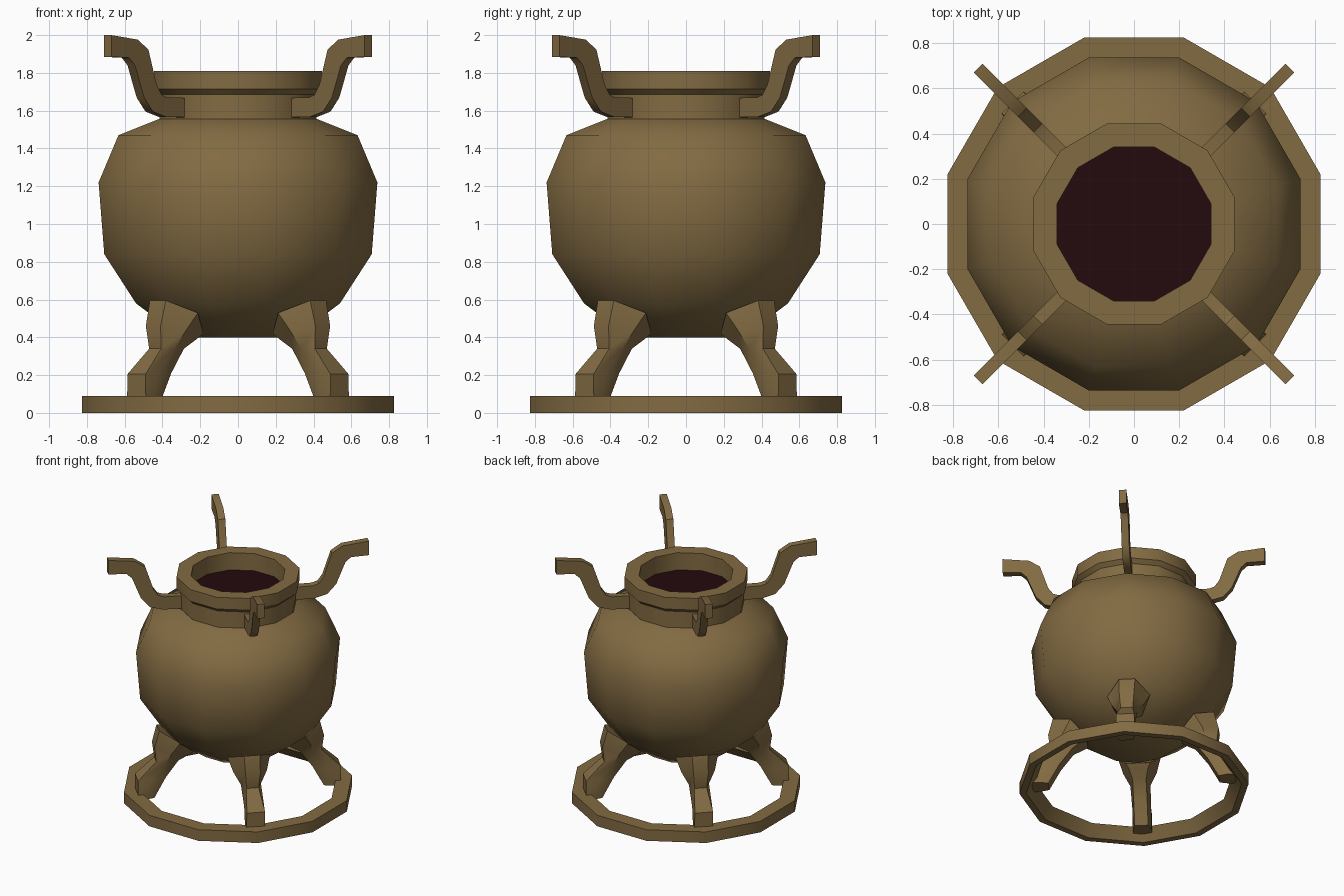
import bpy, bmesh, math

if "Cube" in bpy.data.objects:
    bpy.data.objects.remove(bpy.data.objects["Cube"])

SIDES = 12
S2 = math.sqrt(2)


def material(name, rgb):
    m = bpy.data.materials.new(name)
    m.diffuse_color = (*rgb, 1)
    m.use_nodes = True
    m.node_tree.nodes["Principled BSDF"].inputs["Base Color"].default_value = m.diffuse_color
    return m


bronze = material("aged bronze", (0.225, 0.147, 0.055))
dark = material("dark red contents", (0.017, 0.003, 0.004))


def finish(name, bm, mat, angle=None):
    me = bpy.data.meshes.new(name)
    bm.to_mesh(me)
    bm.free()
    me.materials.append(mat)
    ob = bpy.data.objects.new(name, me)
    bpy.context.collection.objects.link(ob)
    if angle:
        bpy.ops.object.select_all(action='DESELECT')
        ob.select_set(True)
        bpy.context.view_layer.objects.active = ob
        bpy.ops.object.shade_smooth_by_angle(angle=math.radians(angle))
    return ob


def lathe(name, profile, mat, angle=None, cap_start=False, cap_end=False, closed=False):
    """Spin (flat-to-flat radius, z) points into a 12-sided shell, flats on the axes."""
    bm = bmesh.new()
    k = 1 / math.cos(math.pi / SIDES)
    rings = []
    for r, z in profile:
        angs = [2 * math.pi * (i + 0.5) / SIDES for i in range(SIDES)]
        rings.append([bm.verts.new((r * k * math.cos(a), r * k * math.sin(a), z)) for a in angs])
    pairs = list(zip(rings, rings[1:]))
    if closed:
        pairs.append((rings[-1], rings[0]))
    for a, b in pairs:
        for i in range(SIDES):
            j = (i + 1) % SIDES
            bm.faces.new((a[i], a[j], b[j], b[i]))
    if cap_start:
        bm.faces.new(rings[0][::-1])
    if cap_end:
        bm.faces.new(rings[-1])
    return finish(name, bm, mat, angle)


def radial(r, w, z, ang):
    """Point at distance r out and w sideways along a diagonal."""
    c, s = math.cos(ang), math.sin(ang)
    return (r * c - w * s, r * s + w * c, z)


# Pot belly
lathe("pot_belly", [(0.30, 0.40), (0.54, 0.58), (0.708, 0.84), (0.738, 1.22), (0.633, 1.47),
                    (0.42, 1.555)], bronze, 65, cap_start=True)

# Neck, groove, rim and inside wall
lathe("neck_and_rim", [(0.415, 1.55), (0.415, 1.685), (0.445, 1.715),
                       (0.445, 1.81), (0.34, 1.81), (0.34, 1.66)], bronze, 35)

# Dark surface filling the mouth
lathe("contents", [(0.343, 1.66), (0.343, 1.67)], dark, cap_end=True)

# Ground ring, undercut on the inside
lathe("base_ring", [(0.775, 0.0), (0.825, 0.0), (0.825, 0.09), (0.71, 0.09)], bronze, 35, closed=True)

# Handle side profile: (distance along x in the front view, height)
handle = [(0.302, 1.565), (0.40, 1.567), (0.47, 1.595), (0.517, 1.67), (0.565, 1.84), (0.595, 1.88),
          (0.69, 1.885), (0.69, 2.0), (0.55, 1.976), (0.494, 1.923), (0.45, 1.735), (0.425, 1.685),
          (0.395, 1.67), (0.302, 1.668)]

# Leg cross-sections, each (r, z, half width) for outer, middle and inner corners
leg = [
    [(0.76, 0.05, 0.07), (0.70, 0.05, 0.07), (0.635, 0.05, 0.05)],
    [(0.76, 0.205, 0.068), (0.66, 0.21, 0.07), (0.55, 0.21, 0.05)],
    [(0.62, 0.34, 0.045), (0.55, 0.34, 0.075), (0.455, 0.34, 0.05)],
    [(0.635, 0.46, 0.055), (0.52, 0.43, 0.125), (0.38, 0.39, 0.07)],
    [(0.60, 0.595, 0.06), (0.46, 0.53, 0.16), (0.35, 0.42, 0.09)],
]

for n, side in enumerate(("back_right", "back_left", "front_left", "front_right")):
    ang = math.pi / 4 + n * math.pi / 2

    # Flat plate handle
    bm = bmesh.new()
    a = [bm.verts.new(radial(x * S2, -0.028, z, ang)) for x, z in handle]
    b = [bm.verts.new(radial(x * S2, 0.028, z, ang)) for x, z in handle]
    bm.faces.new(a)
    bm.faces.new(b[::-1])
    for i in range(len(a)):
        j = (i + 1) % len(a)
        bm.faces.new((a[j], a[i], b[i], b[j]))
    bmesh.ops.recalc_face_normals(bm, faces=bm.faces)
    finish("handle_" + side, bm, bronze, 35)

    # Bent leg with flared hip and blocky foot
    bm = bmesh.new()
    rings = []
    for sec in leg:
        pts = [(r, w, z) for r, z, w in sec] + [(r, -w, z) for r, z, w in reversed(sec)]
        rings.append([bm.verts.new(radial(*p, ang)) for p in pts])
    for lo, hi in zip(rings, rings[1:]):
        for i in range(6):
            j = (i + 1) % 6
            bm.faces.new((lo[i], lo[j], hi[j], hi[i]))
    bm.faces.new(rings[0])
    bm.faces.new(rings[-1])
    bmesh.ops.recalc_face_normals(bm, faces=bm.faces)
    finish("leg_" + side, bm, bronze, 42)
